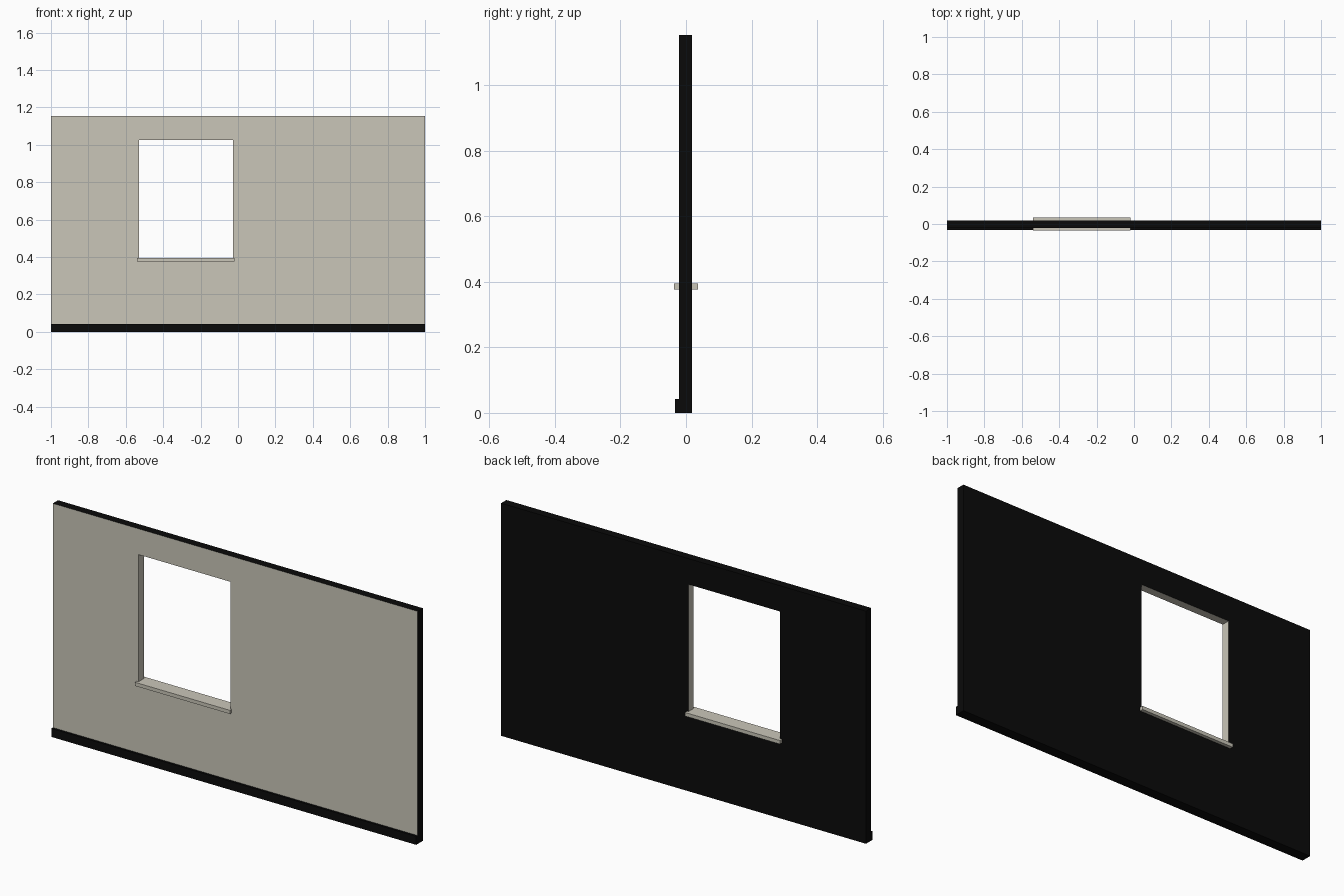
import bpy, bmesh

if "Cube" in bpy.data.objects:
    bpy.data.objects.remove(bpy.data.objects["Cube"])


def material(name, rgb):
    m = bpy.data.materials.new(name)
    m.diffuse_color = (*rgb, 1)
    m.use_nodes = True
    m.node_tree.nodes["Principled BSDF"].inputs["Base Color"].default_value = m.diffuse_color
    return m


cream = material("warm grey plaster", (0.59, 0.565, 0.485))
black = material("black", (0.003, 0.003, 0.003))


def finish(name, bm, mats):
    bmesh.ops.recalc_face_normals(bm, faces=bm.faces)
    me = bpy.data.meshes.new(name)
    for m in mats:
        me.materials.append(m)
    bm.to_mesh(me)
    bm.free()
    ob = bpy.data.objects.new(name, me)
    bpy.context.collection.objects.link(ob)
    return ob


def box(name, x, y, z, mat):
    bm = bmesh.new()
    bmesh.ops.create_cube(bm, size=1)
    for v in bm.verts:
        v.co = [r[0] if c < 0 else r[1] for c, r in zip(v.co, (x, y, z))]
    return finish(name, bm, [mat])


FRONT, BACK, TOP = -0.022, 0.019, 1.153


def rect(x0, x1, z0, z1):
    return [(x0, z0), (x1, z0), (x1, z1), (x0, z1)]


# wall panel: outer and window loops on both sides, bridged into a frame
bm = bmesh.new()
outer = rect(-1, 1, 0, TOP)
hole = rect(-0.53, -0.027, 0.387, 1.025)
of, ob, hf, hb = [[bm.verts.new((x, y, z)) for x, z in loop]
                  for loop, y in ((outer, FRONT), (outer, BACK), (hole, FRONT), (hole, BACK))]
# plaster front and window reveal are slot 0, back and outer edges slot 1
for a, b, slot in ((of, hf, 0), (hf, hb, 0), (hb, ob, 1), (ob, of, 1)):
    for i in range(4):
        j = (i + 1) % 4
        bm.faces.new((a[i], a[j], b[j], b[i])).material_index = slot
finish("wall", bm, [cream, black])

# window sill running through the wall, and skirting along the front
box("window_sill", (-0.54, -0.019), (-0.036, 0.036), (0.377, 0.395), cream)
box("skirting_board", (-1, 1), (-0.033, FRONT), (0, 0.042), black)
